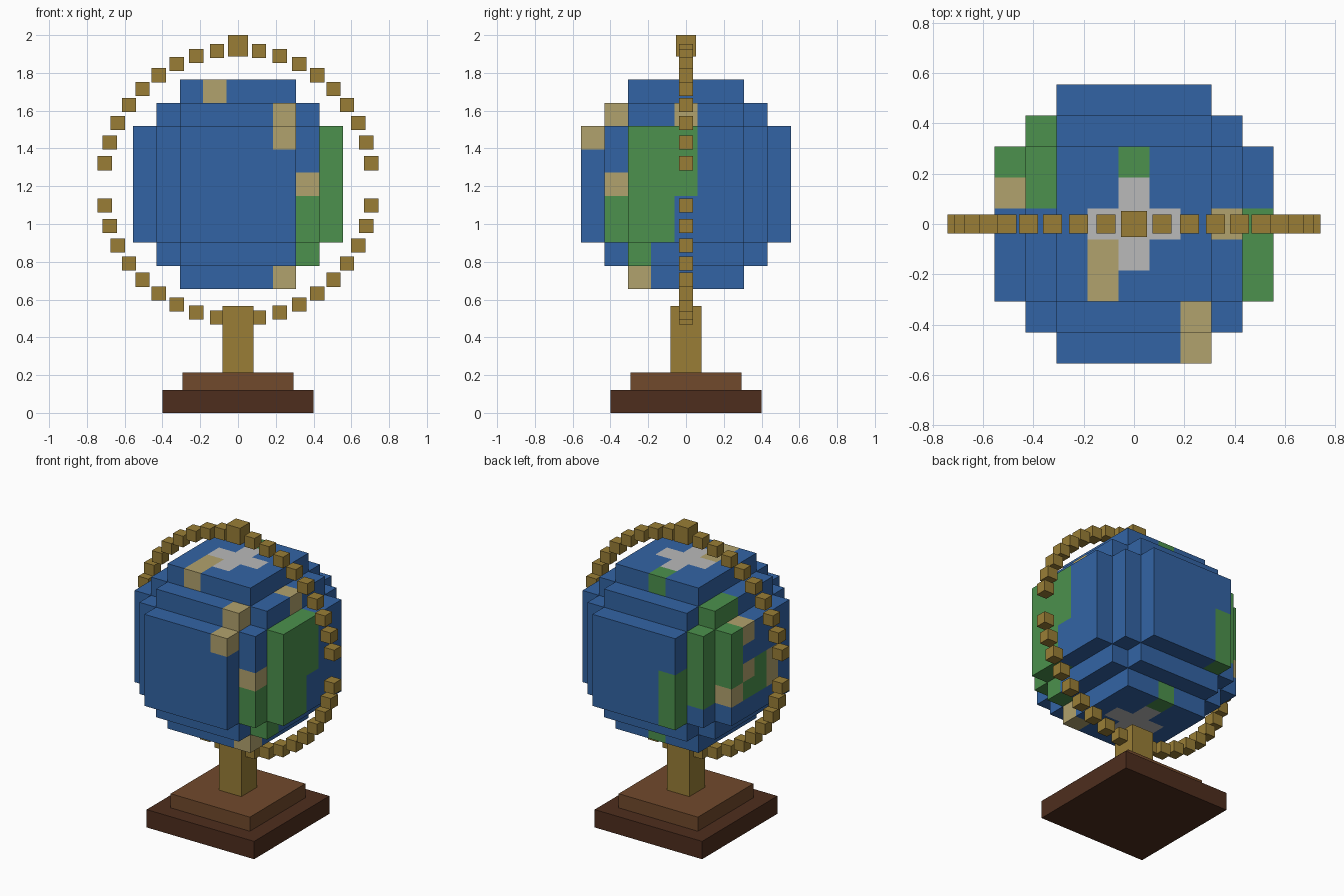
import bpy, bmesh, math
from mathutils import Vector, Matrix

if "Cube" in bpy.data.objects:
    bpy.data.objects.remove(bpy.data.objects["Cube"])


def material(name, rgb):
    m = bpy.data.materials.new(name)
    lin = [(c / 255) ** 2.2 for c in rgb]
    m.diffuse_color = (*lin, 1)
    m.use_nodes = True
    m.node_tree.nodes["Principled BSDF"].inputs["Base Color"].default_value = m.diffuse_color
    return m


OCEAN = material("ocean", (54, 100, 163))
LAND = material("land", (77, 144, 78))
SAND = material("sand", (176, 161, 109))
ICE = material("ice", (184, 184, 184))
BRASS = material("brass", (152, 125, 57))
WOOD = material("wood", (113, 75, 48))
DARK_WOOD = material("dark_wood", (79, 49, 35))


def finish(name, bm, mats):
    me = bpy.data.meshes.new(name)
    bm.to_mesh(me)
    bm.free()
    for m in mats:
        me.materials.append(m)
    ob = bpy.data.objects.new(name, me)
    bpy.context.collection.objects.link(ob)
    return ob


def add_box(bm, centre, size):
    bmesh.ops.create_cube(bm, size=1, matrix=Matrix.Translation(centre) @ Matrix.Diagonal((*size, 1)))


def box(name, half, z0, z1, mat):
    bm = bmesh.new()
    add_box(bm, (0, 0, (z0 + z1) / 2), (2 * half, 2 * half, z1 - z0))
    return finish(name, bm, [mat])


# Stand
box("base_lower", 0.40, 0.0, 0.12, DARK_WOOD)
box("base_upper", 0.295, 0.12, 0.215, WOOD)
box("post", 0.083, 0.215, 0.565, BRASS)

# Meridian ring: cubes every 9 degrees, open at the equator
CENTRE_Z, RING_R, BEAD = 1.21, 0.714, 0.075
bm = bmesh.new()
for n in range(40):
    if n % 10:
        a = math.radians(9 * n)
        add_box(bm, (RING_R * math.sin(a), 0, CENTRE_Z + RING_R * math.cos(a)), (BEAD,) * 3)
finish("meridian_ring", bm, [BRASS])
box("ring_top_knob", 0.052, 1.887, 2.0, BRASS)

# Surface colour of the globe, as ranges of blocks (x, y, z)
S = 0.1233
colour = {}


def paint(slot, x, y, z):
    span = lambda r: range(r[0], r[1] + 1) if isinstance(r, tuple) else (r,)
    for i in span(x):
        for j in span(y):
            for k in span(z):
                colour[i, j, k] = slot


# polar caps
for k in (4, -4):
    paint(3, (-1, 1), 0, k)
    paint(3, 0, (-1, 1), k)
    paint(1, 0, 2, k)
# right-hand continent
paint(1, 4, (-2, 0), (0, 2))
paint(1, 4, (-2, -1), (-2, -1))
paint(1, 3, -3, (-2, -1))
paint(1, 3, -2, -3)
paint(2, 3, -3, 0)
paint(2, 2, -2, -4)
paint(2, 2, -4, 2)
paint(2, 2, -3, 3)
paint(2, 3, 0, 3)
paint(2, -1, (-2, -1), 4)
# left-hand and back continent
paint(1, -2, 4, (-2, 0))
paint(1, -3, 3, (-1, 2))
paint(1, -3, (1, 2), 3)
paint(1, -4, 2, (0, 2))
paint(2, -4, 2, -1)
paint(2, -4, 1, 2)
paint(2, -4, 1, 0)
paint(1, -4, 1, -1)
paint(1, -4, 0, (-1, 0))
paint(2, -4, -1, (-1, 0))

# Block globe: only the exposed faces
R = range(-4, 5)
blocks = {(i, j, k) for i in R for j in R for k in R if i * i + j * j + k * k <= 24}
bm = bmesh.new()
for b in sorted(blocks):
    for axis in range(3):
        for sign in (-1, 1):
            d = Vector((0, 0, 0))
            d[axis] = sign
            if tuple(int(round(c)) for c in Vector(b) + d) in blocks:
                continue
            u = Vector((0, 0, 0))
            u[(axis + 1) % 3] = 0.5
            v = d.cross(u)
            mid = Vector(b) + d * 0.5
            corners = [mid - u - v, mid + u - v, mid + u + v, mid - u + v]
            f = bm.faces.new([bm.verts.new(c * S + Vector((0, 0, CENTRE_Z))) for c in corners])
            f.material_index = colour.get(b, 0)
bmesh.ops.remove_doubles(bm, verts=bm.verts, dist=0.001)
finish("globe", bm, [OCEAN, LAND, SAND, ICE])
